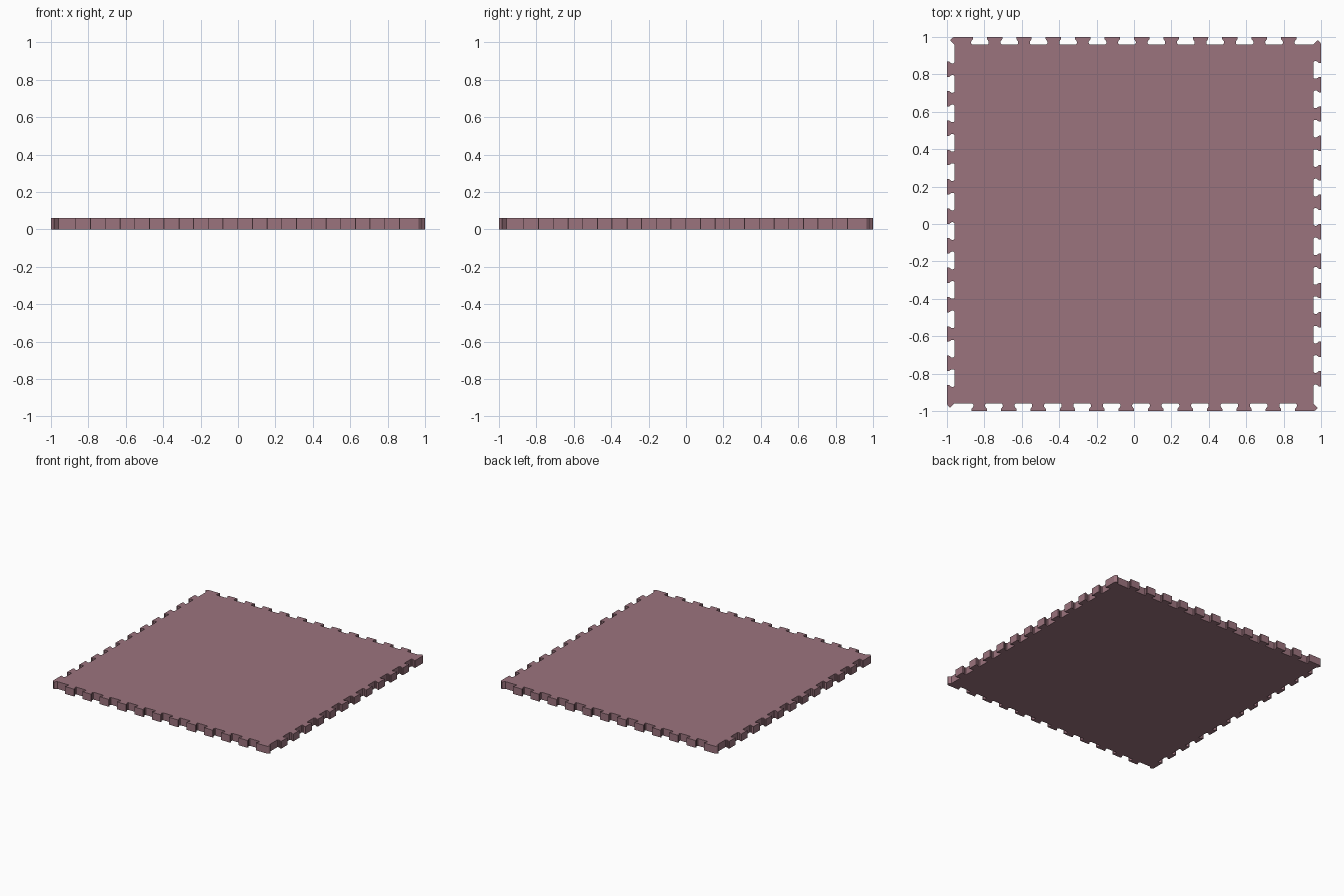
import bpy, bmesh
from mathutils import Matrix, Vector

if "Cube" in bpy.data.objects:
    bpy.data.objects.remove(bpy.data.objects["Cube"])

THICK, PITCH, FIRST = 0.06, 0.1573, 0.8275

# Half outline of one dovetail tab: (half width, distance from centre), base to tip
SIDE = [(0.036, 0.961), (0.032, 0.965), (0.031, 0.974),
        (0.036, 0.982), (0.041, 0.988), (0.0415, 0.998), (0.040, 1.0)]

# Back edge, running right to left, ending in the pointed corner nub
edge = []
for k in range(12):
    cx = FIRST - k * PITCH
    edge += [(cx + w, y) for w, y in SIDE]
    if k < 11:
        edge += [(cx - w, y) for w, y in reversed(SIDE)]
edge += [(-0.963, 1.0), (-0.968, 0.997), (-0.981, 0.984), (-0.981, 0.981),
         (-0.961, 0.961)]

# Four quarter turns of the edge make the closed mat outline
outline = []
for q in range(4):
    rot = Matrix.Rotation(q * 1.5707963268, 3, 'Z')
    outline += [rot @ Vector((x, y, 0)) for x, y in edge]

# Interlocking foam mat
bm = bmesh.new()
face = bm.faces.new([bm.verts.new(p) for p in outline])
ext = bmesh.ops.extrude_face_region(bm, geom=[face])
bmesh.ops.translate(bm, vec=(0, 0, THICK),
                    verts=[g for g in ext["geom"] if isinstance(g, bmesh.types.BMVert)])
bmesh.ops.recalc_face_normals(bm, faces=bm.faces)
mesh = bpy.data.meshes.new("floor_mat")
bm.to_mesh(mesh)
bm.free()

mat = bpy.data.materials.new("dusty mauve foam")
mat.diffuse_color = (0.33, 0.173, 0.208, 1)
mat.use_nodes = True
mat.node_tree.nodes["Principled BSDF"].inputs["Base Color"].default_value = mat.diffuse_color
mesh.materials.append(mat)
bpy.context.collection.objects.link(bpy.data.objects.new("floor_mat", mesh))
